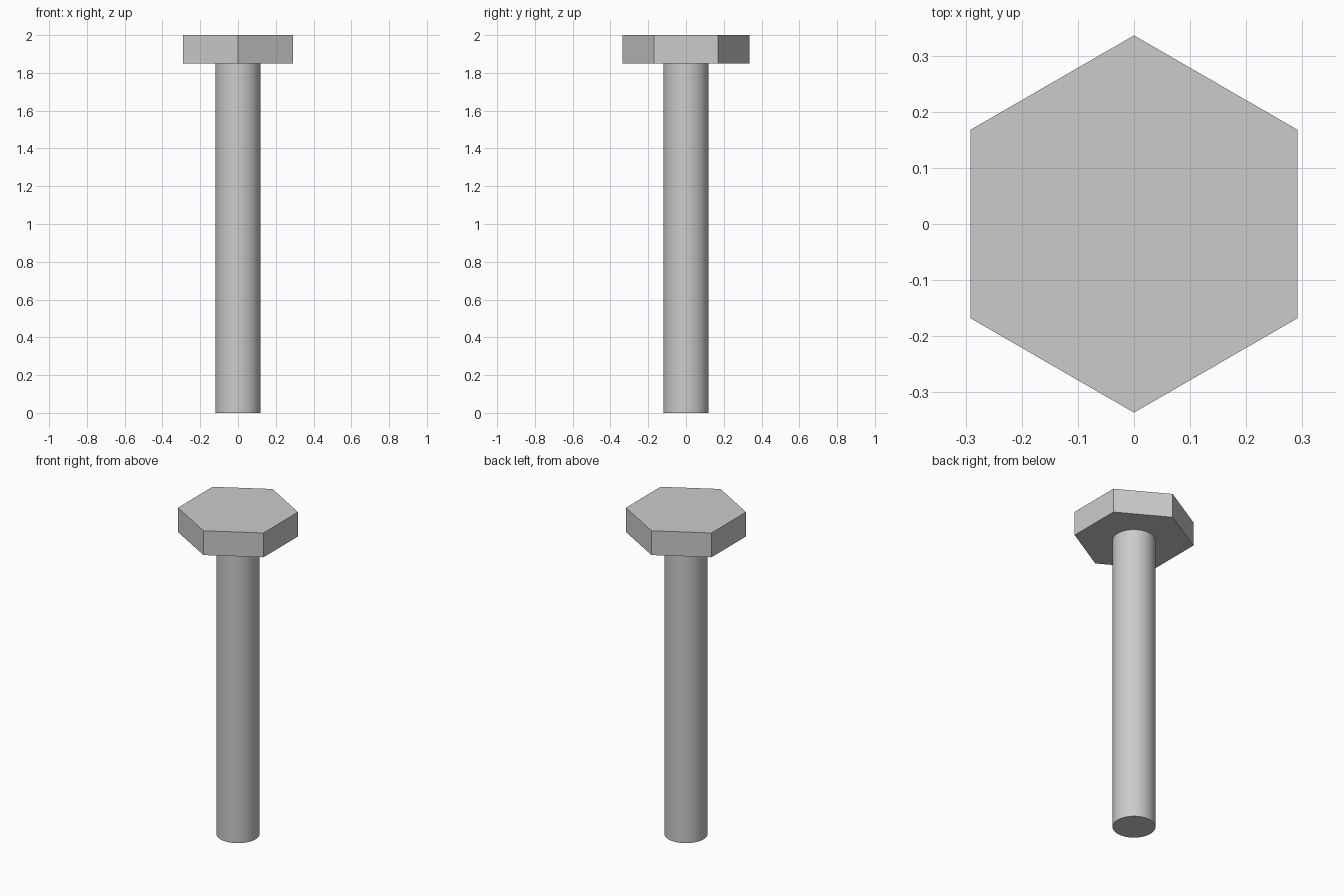
import bpy
import math

cube = bpy.data.objects.get("Cube")
if cube:
    bpy.data.objects.remove(cube, do_unlink=True)

# Plain steel colour
steel = bpy.data.materials.new("grey_steel")
steel.use_nodes = True
colour = (0.6, 0.6, 0.6, 1)
steel.diffuse_color = colour
steel.node_tree.nodes["Principled BSDF"].inputs["Base Color"].default_value = colour


def prism(name, sides, radius, bottom, top):
    """Upright prism between two heights, with one corner on +y."""
    bpy.ops.mesh.primitive_cylinder_add(
        vertices=sides, radius=radius, depth=top - bottom,
        location=(0, 0, (bottom + top) / 2))
    part = bpy.context.object
    part.name = name
    part.data.materials.append(steel)
    return part


HEAD_BOTTOM = 1.85

# Hexagonal head, flat faced
prism("bolt_head", 6, 0.337, HEAD_BOTTOM, 2)

# Smooth round shaft
prism("bolt_shaft", 64, 0.12, 0, HEAD_BOTTOM)
bpy.ops.object.shade_smooth_by_angle(angle=math.radians(30))
